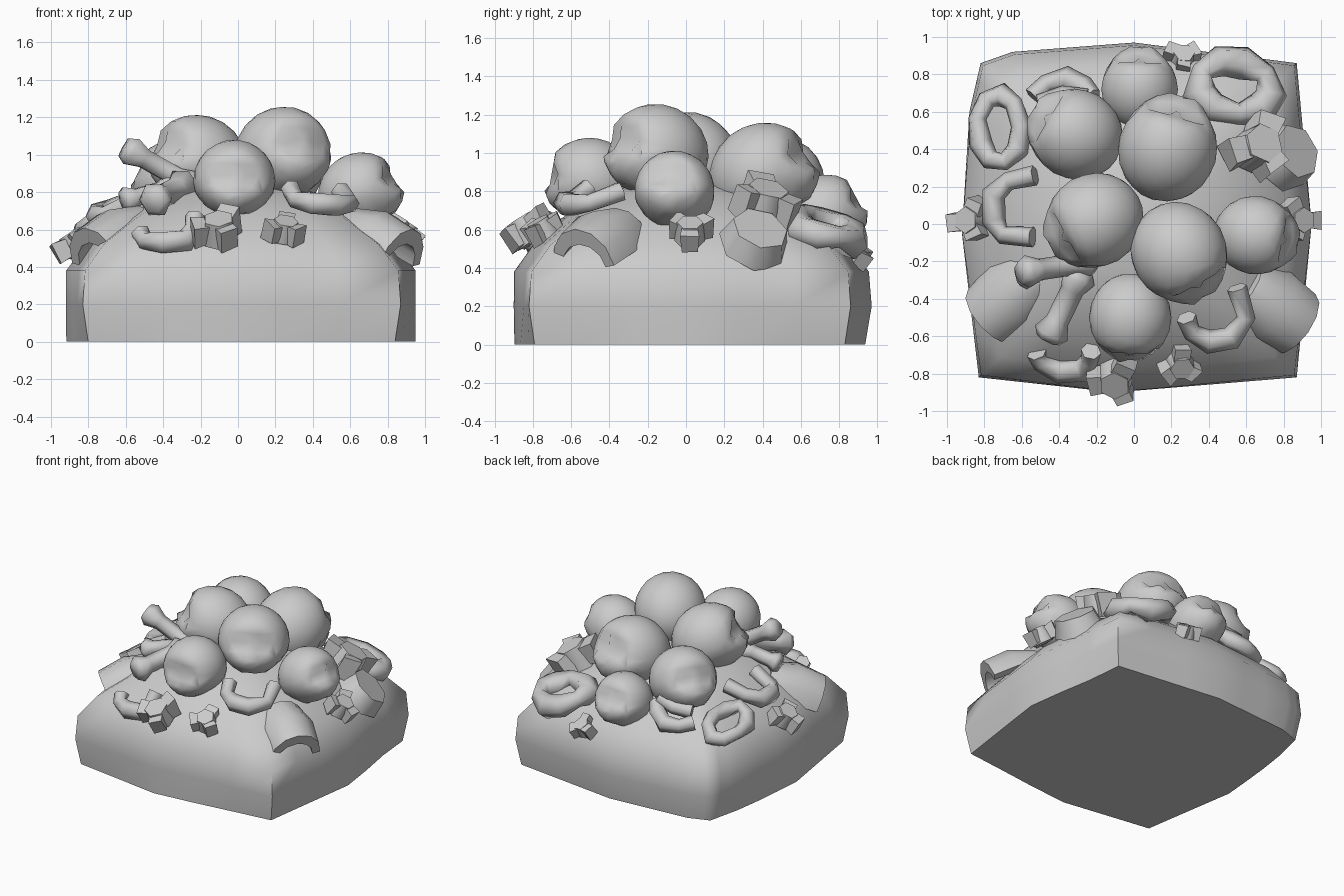
import bpy, bmesh, math, random
from mathutils import Vector, Matrix

if "Cube" in bpy.data.objects:
    bpy.data.objects.remove(bpy.data.objects["Cube"])
random.seed(4)


def finish(bm, name, angle=40):
    bmesh.ops.recalc_face_normals(bm, faces=bm.faces)
    me = bpy.data.meshes.new(name)
    bm.to_mesh(me)
    bm.free()
    ob = bpy.data.objects.new(name, me)
    bpy.context.collection.objects.link(ob)
    bpy.ops.object.select_all(action='DESELECT')
    ob.select_set(True)
    bpy.context.view_layer.objects.active = ob
    bpy.ops.object.shade_smooth_by_angle(angle=math.radians(angle))
    return ob


def loft(bm, rings):
    loops = [[bm.verts.new(p) for p in r] for r in rings]
    n = len(loops[0])
    for a, b in zip(loops, loops[1:]):
        for i in range(n):
            bm.faces.new((a[i], a[(i + 1) % n], b[(i + 1) % n], b[i]))
    bm.faces.new(loops[0][::-1])
    bm.faces.new(loops[-1])


def tube(name, pts, radii, closed=False, sides=6, flat=1.0):
    """Bone swept through points, with a radius per point."""
    bm = bmesh.new()
    P = [Vector(p) for p in pts]
    n, loops = len(P), []
    for i, p in enumerate(P):
        a = P[(i - 1) % n] if closed or i else p
        b = P[(i + 1) % n] if closed or i < n - 1 else p
        t = (b - a).normalized()
        s = t.cross(Vector((0, 0, 1))).normalized()
        u = s.cross(t)
        loops.append([bm.verts.new(p + radii[i % len(radii)] * (s * math.cos(k) + u * math.sin(k) * flat))
                      for k in [2 * math.pi * j / sides for j in range(sides)]])
    for i in range(n if closed else n - 1):
        a, b = loops[i], loops[(i + 1) % n]
        for j in range(sides):
            bm.faces.new((a[j], a[(j + 1) % sides], b[(j + 1) % sides], b[j]))
    if not closed:
        bm.faces.new(loops[0])
        bm.faces.new(loops[-1])
    return finish(bm, name, 75)


def place(x, y, z, spin=0, tilt=0.75):
    """Lay a piece on the slope of the mound."""
    nrm = Vector((x * tilt, y * tilt, 1)).normalized()
    q = Vector((0, 0, 1)).rotation_difference(nrm)
    return Matrix.Translation((x, y, z)) @ q.to_matrix().to_4x4() @ Matrix.Rotation(math.radians(spin), 4, 'Z')


# mound: bulging square base rising to a dome
foot = [(-.83, -.82), (-.1, -.9), (.87, -.82), (.95, 0), (.87, .86), (0, .97),
        (-.65, .92), (-.82, .86), (-.88, .6), (-.92, -.05)]
outline = []
for a, b in zip(foot, foot[1:] + foot[:1]):
    outline += [Vector(a).lerp(Vector(b), k / 3) for k in range(3)]
rings = []
for z, s in [(0, .965), (.2, 1), (.38, .985), (.52, .88), (.66, .7), (.78, .48), (.85, .25), (.87, .03)]:
    mix = min(1, max(0, (.95 - s) * 1.5))
    ring = []
    for p in outline:
        side = max(0, 1 - min(abs(p.x), abs(p.y)) / .8) if p.y < .5 else 0
        k = s + (1 - s) * side if z < .5 else s
        ring.append((*(p.lerp(p.normalized() * .98, mix) * k), z))
    rings.append(ring)
bm = bmesh.new()
loft(bm, rings)
finish(bm, "mound", 62)


# skulls: cranium with a flattened face, eye and nose sockets, cheeks and narrow jaw
def skull(x, y, z, r, face, pitch):
    bm = bmesh.new()
    bmesh.ops.create_icosphere(bm, subdivisions=3, radius=1)
    sockets = [(-.36, -.05, .3, .22), (.36, -.05, .3, .22), (0, -.4, .18, .12)]
    for v in bm.verts:
        c = v.co.copy()
        v.co.y = max(c.y, -.86)
        if c.y < -.3:
            v.co.y += sum(h * max(0, 1 - (math.hypot(c.x - ex, c.z - ez) / w) ** 2)
                          for ex, ez, w, h in sockets)
        if c.z < -.3:
            v.co.x *= 1 + .35 * (c.z + .3)
            v.co.y -= .1 * (c.y < 0)
        v.co.z = max(v.co.z, -.88)
        v.co = Vector((v.co.x, v.co.y * 1.08, v.co.z)) * r
    bmesh.ops.dissolve_limit(bm, angle_limit=math.radians(9), verts=bm.verts, edges=bm.edges)
    bm.transform(Matrix.Translation((x, y, z)) @ Matrix.Rotation(math.radians(face), 4, 'Z')
                 @ Matrix.Rotation(math.radians(pitch), 4, 'X'))
    finish(bm, "skull", 60)


for s in [(.24, -.15, 1.0, .255, 30, -20), (-.21, .02, .96, .25, -60, -28), (-.02, -.5, .86, .22, 0, -10),
          (.65, -.06, .8, .21, 80, -28), (.18, .4, .89, .265, 165, -30), (-.31, .48, .84, .24, -120, -28),
          (.03, .72, .68, .205, 180, -28)]:
    skull(*s)

# pelvis rings
for x, y, z, a, b, spin, r in [(-.72, .51, .62, .12, .19, 5, [.055, .05, .065]),
                               (.54, .73, .6, .2, .15, -8, [.085, .06, .095])]:
    ob = tube("pelvis", [(a * math.cos(t), b * math.sin(t), .02 * math.sin(3 * t))
                         for t in [2 * math.pi * i / 9 for i in range(9)]], r, True, 6, .95)
    ob.data.transform(place(x, y, z, spin, .4))

# arched plates pointing out over the front corners
for x, y, z, ang, hl in [(-.66, -.4, .61, 222, .2), (.76, -.46, .6, -35, .19)]:
    bm = bmesh.new()
    secs = []
    for k, (w, h) in zip((-1, 0, 1), ((.16, .1), (.21, .14), (.19, .13))):
        arc = [math.pi * i / 6 for i in range(7)]
        secs.append([(k * hl, w * math.cos(t), h * math.sin(t) * 1.6 - .12) for t in arc]
                    + [(k * hl, w * .7 * math.cos(t), h * math.sin(t) - .13) for t in arc[::-1]])
    loft(bm, secs)
    bm.transform(Matrix.Translation((x, y, z)) @ Matrix.Rotation(math.radians(ang), 4, 'Z')
                 @ Matrix.Rotation(math.radians(24), 4, 'Y'))
    finish(bm, "arched_plate", 55)

# curved jaw and rib bones
J = [.055, .05, .065, .065, .05, .055]
tube("jaw_front_right", [(.28, -.5, .82), (.31, -.58, .76), (.4, -.63, .74), (.52, -.61, .73),
                         (.6, -.5, .74), (.55, -.34, .8)], J)
tube("jaw_left", [(-.53, .26, .77), (-.67, .23, .72), (-.75, .16, .68), (-.75, .02, .67),
                  (-.7, -.06, .68), (-.54, -.07, .76)], J)
tube("jaw_front", [(-.52, -.69, .58), (-.5, -.74, .54), (-.4, -.79, .53), (-.28, -.78, .54),
                   (-.24, -.73, .6), (-.23, -.68, .67)], J)
tube("rib_back", [(-.54, .68, .64), (-.47, .75, .62), (-.36, .78, .62), (-.27, .73, .67), (-.22, .68, .72)], J)
tube("rib_inner", [(-.5, .64, .7), (-.38, .69, .72), (-.26, .66, .75)], J)


# long bones with knobbed ends
def long_bone(a, b, r):
    a, b = Vector(a), Vector(b)
    tube("long_bone", [a.lerp(b, t) for t in (0, .1, .28, .72, .9, 1)],
         [r * k for k in (1.1, 1.6, 1.05, 1.05, 1.6, 1.1)])


long_bone((-.61, -.26, 1.04), (-.22, -.2, .82), .055)
long_bone((-.28, -.25, .84), (-.46, -.62, .75), .06)
long_bone((-.62, -.28, .75), (-.34, -.21, .83), .05)


# vertebrae: chunky six-sided body with short processes
def vertebra(x, y, z, s, spin):
    bm = bmesh.new()
    bmesh.ops.create_cone(bm, cap_ends=True, segments=6, radius1=.7, radius2=.6, depth=1)
    for ang, tip in ((0, .95), (125, 1.0), (235, .9)):
        g = bmesh.ops.create_cube(bm, size=1)['verts']
        for v in g:
            outer = v.co.x > 0
            v.co = Vector((tip if outer else .2, v.co.y * (.8 if outer else .7),
                           v.co.z * (.95 if outer else .8)))
            v.co += Vector([random.uniform(-.08, .08) for _ in range(3)])
        bmesh.ops.rotate(bm, verts=g, matrix=Matrix.Rotation(math.radians(ang), 3, 'Z'))
    bmesh.ops.scale(bm, verts=bm.verts, vec=(s, s, s))
    bm.transform(place(x, y, z, spin))
    finish(bm, "vertebra", 65)


for v in [(-.1, -.83, .6, .14, 60), (.25, -.75, .6, .11, 90), (-.87, .02, .53, .12, 60),
          (.88, .02, .59, .115, 0), (.66, .41, .74, .18, 70), (.26, .89, .47, .095, 30)]:
    vertebra(*v)

# broken bone plate on the right slope
bm = bmesh.new()
bmesh.ops.create_cone(bm, cap_ends=True, segments=7, radius1=.19, radius2=.15, depth=.13)
bm.transform(place(.83, .37, .56, 20, 1.1))
finish(bm, "bone_plate", 60)
